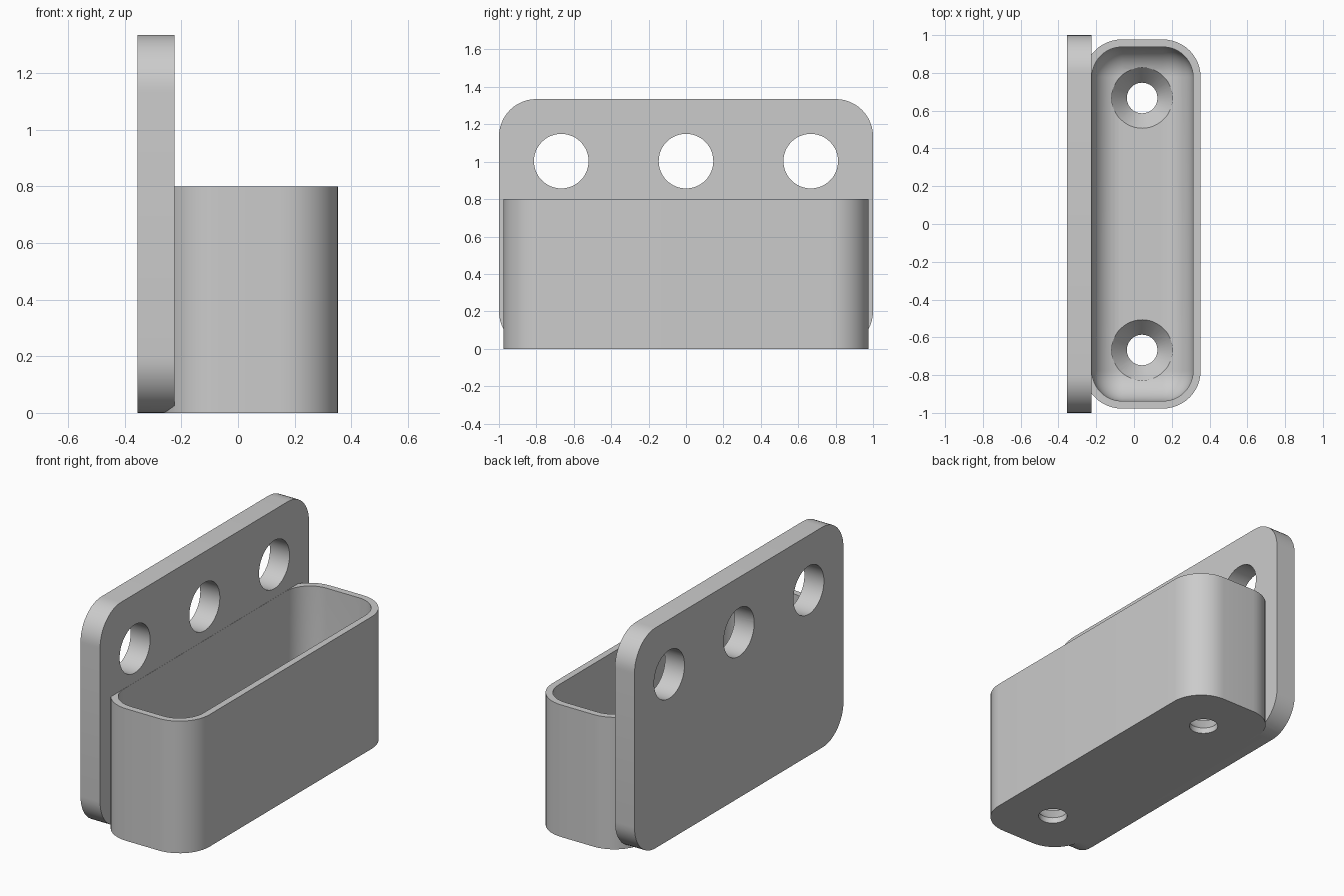
import bpy
import bmesh
from math import cos, sin, pi, radians

if "Cube" in bpy.data.objects:
    bpy.data.objects.remove(bpy.data.objects["Cube"], do_unlink=True)

grey = bpy.data.materials.new("light_grey")
grey.use_nodes = True
grey.diffuse_color = (0.6, 0.6, 0.6, 1)
grey.node_tree.nodes["Principled BSDF"].inputs["Base Color"].default_value = grey.diffuse_color


def rounded_rect(u0, u1, v0, v1, r, steps=12):
    """Outline of a rectangle with round corners."""
    corners = [(u1 - r, v1 - r), (u0 + r, v1 - r), (u0 + r, v0 + r), (u1 - r, v0 + r)]
    return [(cu + r * cos(a), cv + r * sin(a))
            for q, (cu, cv) in enumerate(corners)
            for a in [(q + i / steps) * pi / 2 for i in range(steps + 1)]]


def circle(u, v, r, n=48):
    return [(u + r * cos(2 * pi * i / n), v + r * sin(2 * pi * i / n)) for i in range(n)]


def loft(name, layers, axis="z"):
    """Closed solid through (height, outline) layers along an axis."""
    bm = bmesh.new()
    rings = []
    for h, outline in layers:
        rings.append([bm.verts.new((u, v, h) if axis == "z" else (h, u, v))
                      for u, v in outline])
    for a, b in zip(rings, rings[1:]):
        for i in range(len(a)):
            j = (i + 1) % len(a)
            bm.faces.new((a[i], a[j], b[j], b[i]))
    bm.faces.new(rings[0][::-1])
    bm.faces.new(rings[-1])
    bmesh.ops.remove_doubles(bm, verts=bm.verts, dist=1e-5)
    bmesh.ops.recalc_face_normals(bm, faces=bm.faces)
    mesh = bpy.data.meshes.new(name)
    bm.to_mesh(mesh)
    bm.free()
    mesh.materials.append(grey)
    obj = bpy.data.objects.new(name, mesh)
    bpy.context.collection.objects.link(obj)
    return obj


def combine(target, other, operation):
    mod = target.modifiers.new(operation.lower(), "BOOLEAN")
    mod.operation, mod.solver, mod.object = operation, "EXACT", other
    bpy.context.view_layer.objects.active = target
    bpy.ops.object.modifier_apply(modifier=mod.name)
    bpy.data.objects.remove(other, do_unlink=True)


FLOOR, FILLET = 0.13, 0.16

# Tray body joined to the upright back plate
outer = rounded_rect(-0.265, 0.353, -0.977, 0.977, 0.2)
holder = loft("wall_mounted_tray", [(0, outer), (0.8, outer)])
plate_shape = rounded_rect(-1, 1, 0, 1.335, 0.2)
plate = loft("back_plate", [(-0.355, plate_shape), (-0.224, plate_shape)], "x")
combine(holder, plate, "UNION")

# Tray cavity with a filleted floor
layers = []
for i in range(13):
    a = i / 12 * pi / 2
    d = FILLET * (1 - sin(a))
    shape = rounded_rect(-0.223 + d, 0.313 - d, -0.937 + d, 0.937 - d, FILLET - d)
    layers.append((FLOOR + FILLET * (1 - cos(a)), shape))
layers.append((0.9, layers[-1][1]))
combine(holder, loft("cavity_cutter", layers), "DIFFERENCE")

# Countersunk screw holes in the floor
for y in (-0.667, 0.667):
    sink = [(z, circle(0.043, y, r)) for z, r in
            ((-0.1, 0.081), (0.035, 0.081), (FLOOR + 0.001, 0.161), (0.3, 0.161))]
    combine(holder, loft("screw_cutter", sink), "DIFFERENCE")

# Row of round holes through the back plate
for y in (-0.667, 0, 0.667):
    hole = circle(y, 1.003, 0.146)
    combine(holder, loft("hole_cutter", [(-0.5, hole), (0, hole)], "x"), "DIFFERENCE")

# Smooth curves, crisp edges
bpy.ops.object.select_all(action="DESELECT")
holder.select_set(True)
bpy.context.view_layer.objects.active = holder
bpy.ops.object.shade_smooth_by_angle(angle=radians(30))
